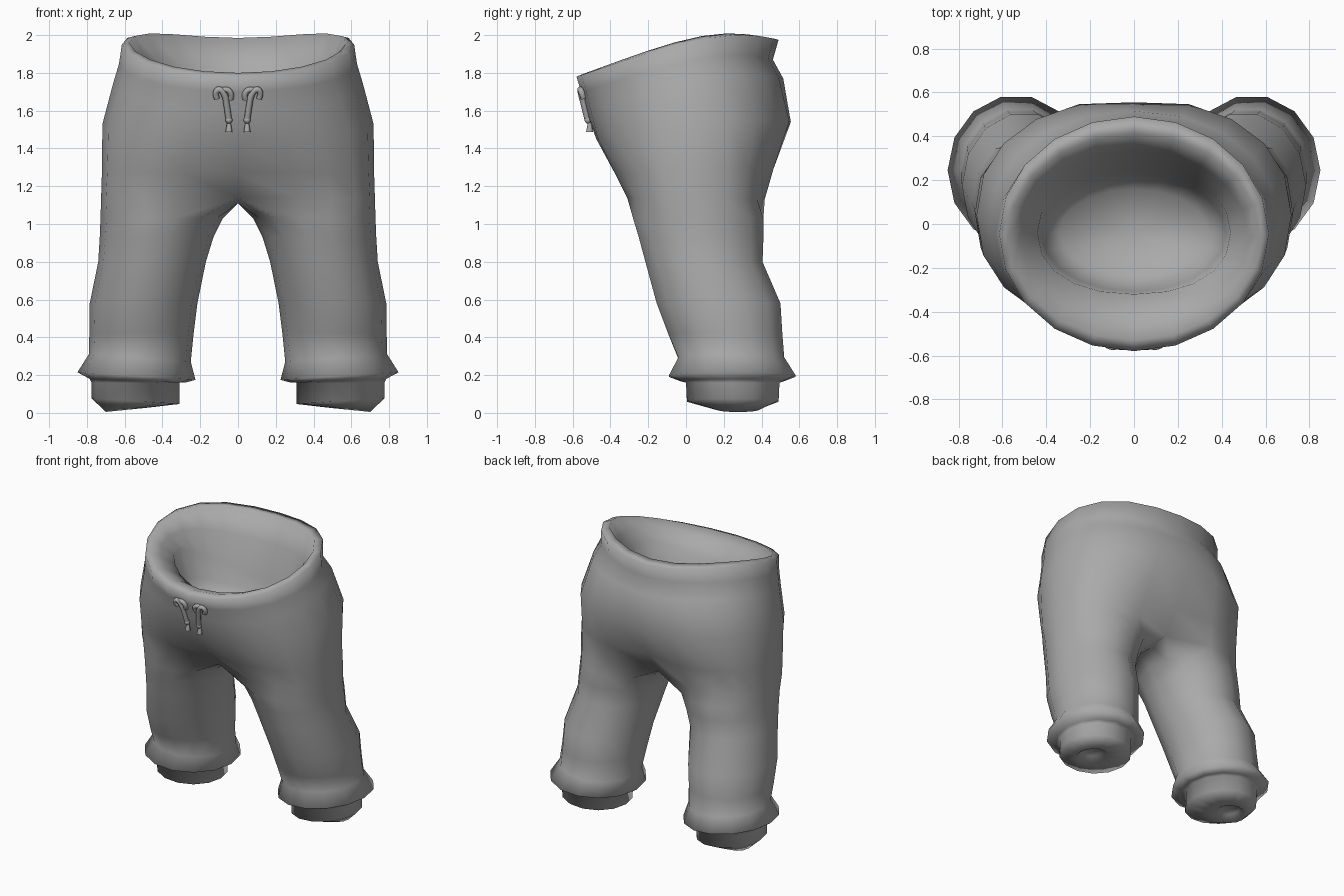
import bpy
import bmesh
from math import sin, cos, pi, exp
from mathutils import Vector

cube = bpy.data.objects.get("Cube")
if cube:
    bpy.data.objects.remove(cube)

fabric = bpy.data.materials.new("grey_fabric")
fabric.use_nodes = True
GREY = (0.4, 0.4, 0.4, 1)
fabric.diffuse_color = GREY
fabric.node_tree.nodes["Principled BSDF"].inputs["Base Color"].default_value = GREY

HALF = 10          # segments in half of a torso ring
LEG = HALF + 4     # segments in a leg ring


def power(v, e):
    return abs(v) ** e * (1 if v >= 0 else -1)


def finish(bm, name, angle):
    bmesh.ops.recalc_face_normals(bm, faces=bm.faces)
    mesh = bpy.data.meshes.new(name)
    bm.to_mesh(mesh)
    bm.free()
    obj = bpy.data.objects.new(name, mesh)
    bpy.context.collection.objects.link(obj)
    mesh.materials.append(fabric)
    bpy.ops.object.select_all(action='DESELECT')
    obj.select_set(True)
    bpy.context.view_layer.objects.active = obj
    bpy.ops.object.shade_smooth_by_angle(angle=angle)


def bridge(bm, a, b):
    n = len(a)
    for i in range(n):
        j = (i + 1) % n
        bm.faces.new((a[i], a[j], b[j], b[i]))


def cap(bm, ring, point):
    tip = bm.verts.new(point)
    for i in range(len(ring)):
        bm.faces.new((ring[i], ring[(i + 1) % len(ring)], tip))


def torso_ring(bm, zf, zb, a, yf, yb, e=1.0, dent=0.0, lift=0.0):
    """Tilted oval ring, starting at the front centre and turning to +x."""
    verts = []
    mid, b = (yf + yb) / 2, (yb - yf) / 2
    for i in range(2 * HALF):
        p = pi * i / HALF
        x = a * power(sin(p), e)
        y = mid - b * power(cos(p), e)
        t = (y - yf) / (yb - yf)
        z = zf + (zb - zf) * (t + 0.85 * t * (1 - t ** 3)) + lift * sin(p) ** 2
        y += dent * exp(-(x / 0.1) ** 2) * (1 if cos(p) > 0 else -1)
        verts.append(bm.verts.new((x, y, z)))
    return verts


def leg_ring(bm, side, z, x_in, x_out, yf, yb, tilt=0.0):
    cx, rx = (x_in + x_out) / 2, (x_out - x_in) / 2
    cy, ry = (yf + yb) / 2, (yb - yf) / 2 / cos(pi / LEG)
    verts = []
    for k in range(LEG):
        t = 2 * pi * (k + 2) / LEG
        verts.append(bm.verts.new((side * (cx - rx * cos(t)),
                                   cy - ry * sin(t), z - tilt * cos(t))))
    return verts


# Trousers: inner lining, turned-in waistband, hips, then two legs
bm = bmesh.new()
torso_levels = [
    (1.44, 1.42, 0.34, -0.24, 0.16),          # lining
    (1.56, 1.50, 0.42, -0.31, 0.22, 1.0, 0.0, 0.08),
    (1.69, 1.60, 0.44, -0.32, 0.24, 0.9, 0.0, 0.18),   # waist opening
    (1.78, 1.82, 0.52, -0.45, 0.34, 1.0, 0.0, 0.06),
    (1.80, 1.985, 0.575, -0.53, 0.41),
    (1.78, 1.975, 0.615, -0.58, 0.49),        # rim
    (1.70, 1.87, 0.63, -0.555, 0.46),
    (1.60, 1.77, 0.66, -0.53, 0.515, 0.95),
    (1.45, 1.54, 0.718, -0.49, 0.57, 0.9, 0.015),
    (1.27, 1.29, 0.72, -0.395, 0.48, 0.8, 0.05),
    (1.14, 1.13, 0.725, -0.325, 0.43, 0.72, 0.11),
]
rings = [torso_ring(bm, *level) for level in torso_levels]
cap(bm, rings[0], (0, -0.04, 1.39))
for upper, lower in zip(rings, rings[1:]):
    bridge(bm, upper, lower)

# Crotch seam runs from back to front and is shared by both legs
split = rings[-1]
front, back = split[0].co.copy(), split[HALF].co.copy()
seam = []
for t in (0.25, 0.5, 0.75):
    p = back.lerp(front, t)
    p.z = 1.11
    seam.append(bm.verts.new(p))

leg_levels = [
    (1.03, 0.08, 0.728, -0.28, 0.41),
    (0.93, 0.13, 0.732, -0.25, 0.41),
    (0.80, 0.17, 0.74, -0.215, 0.405),
    (0.58, 0.215, 0.785, -0.155, 0.50),
    (0.42, 0.235, 0.787, -0.095, 0.51),
    (0.29, 0.25, 0.79, -0.04, 0.52, 0.02),
    (0.195, 0.225, 0.85, -0.09, 0.58, 0.02),  # flared hem
    (0.17, 0.28, 0.785, -0.03, 0.52, 0.01),
    (0.16, 0.31, 0.775, 0.0, 0.495),          # inner cuff
    (0.062, 0.31, 0.775, 0.005, 0.49, 0.015),
    (0.015, 0.50, 0.70, 0.17, 0.38, -0.01),
    (0.05, 0.54, 0.66, 0.21, 0.34),
]
for side in (1, -1):
    above = [split[(side * i) % (2 * HALF)] for i in range(HALF + 1)] + seam
    for level in leg_levels:
        ring = leg_ring(bm, side, *level)
        bridge(bm, above, ring)
        above = ring
    cap(bm, above, (side * 0.6, 0.275, 0.06))
finish(bm, "trousers", 2.0)


def front_y(z):
    """Depth of the cloth at the front centre."""
    return -0.55 + (1.70 - z) * 0.25


def tube(name, points, radius):
    curve = bpy.data.curves.new(name, 'CURVE')
    curve.dimensions = '3D'
    curve.bevel_depth = radius
    curve.bevel_resolution = 1
    curve.resolution_u = 3
    curve.use_fill_caps = True
    spline = curve.splines.new('BEZIER')
    spline.bezier_points.add(len(points) - 1)
    for bp, co in zip(spline.bezier_points, points):
        bp.co = co
        bp.handle_left_type = bp.handle_right_type = 'AUTO'
    obj = bpy.data.objects.new(name, curve)
    bpy.context.collection.objects.link(obj)
    curve.materials.append(fabric)


# Drawstrings: a small loop, a hanging strand, a knot and a flared tip
strand = [(0.112, 1.665, 0.0), (0.118, 1.695, 0.003), (0.10, 1.712, 0.006),
          (0.075, 1.69, 0.008), (0.06, 1.63, 0.008), (0.05, 1.56, 0.008)]
loop = [(0.09, 1.708, 0.0), (0.055, 1.71, 0.005), (0.038, 1.69, 0.005),
        (0.04, 1.66, 0.0)]
for side, label in ((1, "left"), (-1, "right")):
    for part, path in (("strand", strand), ("loop", loop)):
        tube(label + "_drawstring_" + part,
             [(side * x, front_y(z) - out, z) for x, z, out in path], 0.017)
    bm = bmesh.new()
    bmesh.ops.create_uvsphere(bm, u_segments=8, v_segments=6, radius=0.019)
    end = bmesh.ops.create_cone(bm, cap_ends=True, segments=8, radius1=0.018,
                                radius2=0.009, depth=0.055)
    bmesh.ops.translate(bm, verts=end["verts"], vec=(0, 0.008, -0.035))
    spot = Vector((side * 0.048, front_y(1.55) - 0.006, 1.55))
    bmesh.ops.translate(bm, verts=bm.verts, vec=spot)
    finish(bm, label + "_drawstring_tip", 0.8)
